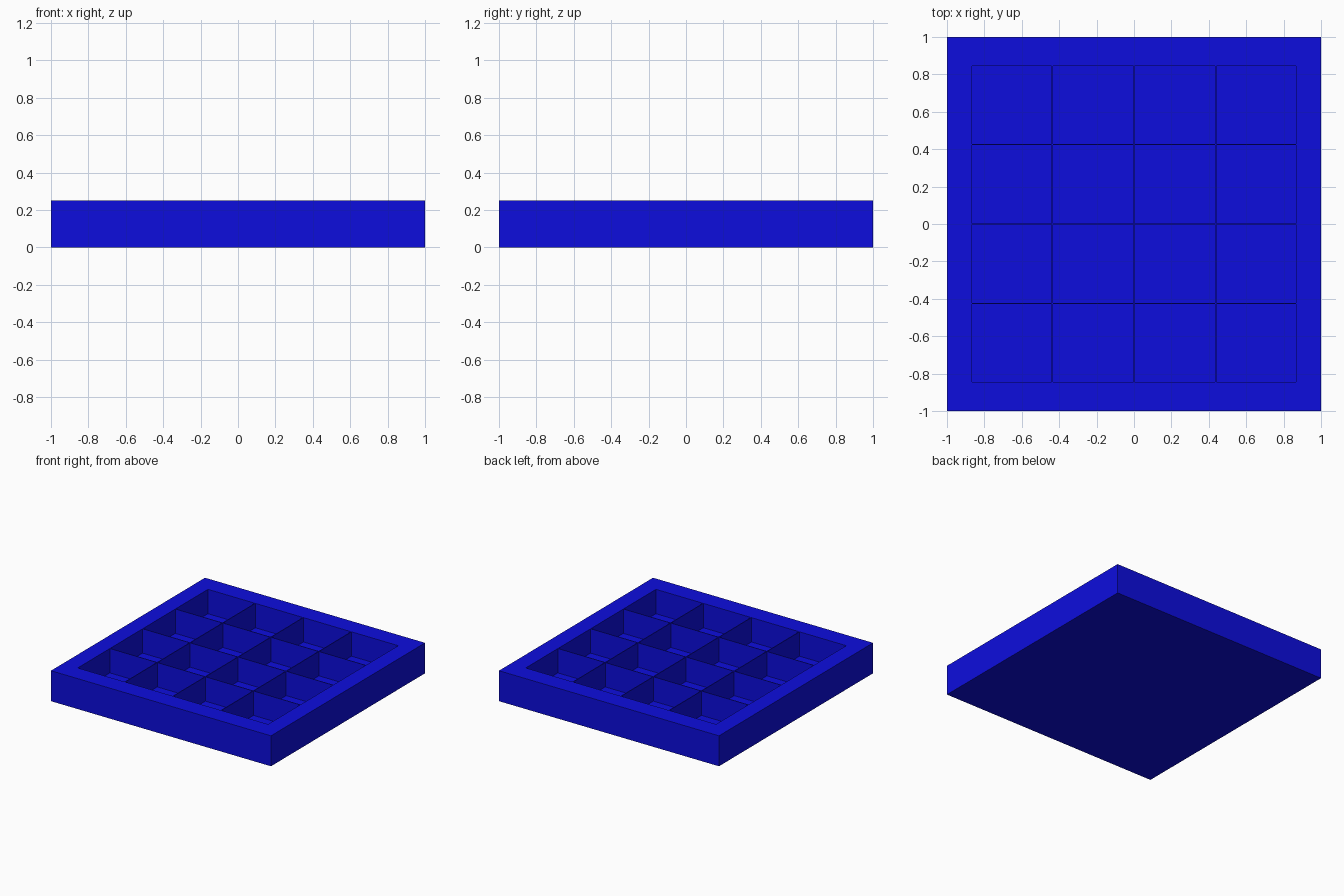
import bpy

if "Cube" in bpy.data.objects:
    bpy.data.objects.remove(bpy.data.objects["Cube"])

blue = bpy.data.materials.new("blue")
blue.diffuse_color = (0.004, 0.004, 0.73, 1)
blue.use_nodes = True
blue.node_tree.nodes["Principled BSDF"].inputs["Base Color"].default_value = blue.diffuse_color

W, H, FLOOR = 1.0, 0.25, 0.05      # half width, height, floor level
IX, IY = 0.865, 0.845              # half size of the recess
T = 0.006                          # divider thickness


def box(name, x0, x1, y0, y1, z0, z1):
    bpy.ops.mesh.primitive_cube_add(
        size=1, location=((x0 + x1) / 2, (y0 + y1) / 2, (z0 + z1) / 2))
    ob = bpy.context.object
    ob.name = name
    ob.scale = (x1 - x0, y1 - y0, z1 - z0)
    bpy.ops.object.transform_apply(location=False, rotation=False, scale=True)
    ob.data.materials.append(blue)
    return ob


# tray: solid slab with a rectangular recess
tray = box("tray", -W, W, -W, W, 0, H)
cutter = box("recess_cutter", -IX, IX, -IY, IY, FLOOR, H + 0.2)
cutter.hide_render = True
cutter.hide_set(True)
cut = tray.modifiers.new("recess", "BOOLEAN")
cut.operation = "DIFFERENCE"
cut.solver = "EXACT"
cut.object = cutter

# thin dividers making a four by four grid
for i in (-1, 0, 1):
    x, y = i * 0.437, i * 0.425
    box(f"lengthwise_divider_{i + 2}", x - T / 2, x + T / 2, -IY, IY, FLOOR, H)
    box(f"crosswise_divider_{i + 2}", -IX, IX, y - T / 2, y + T / 2, FLOOR, H)
